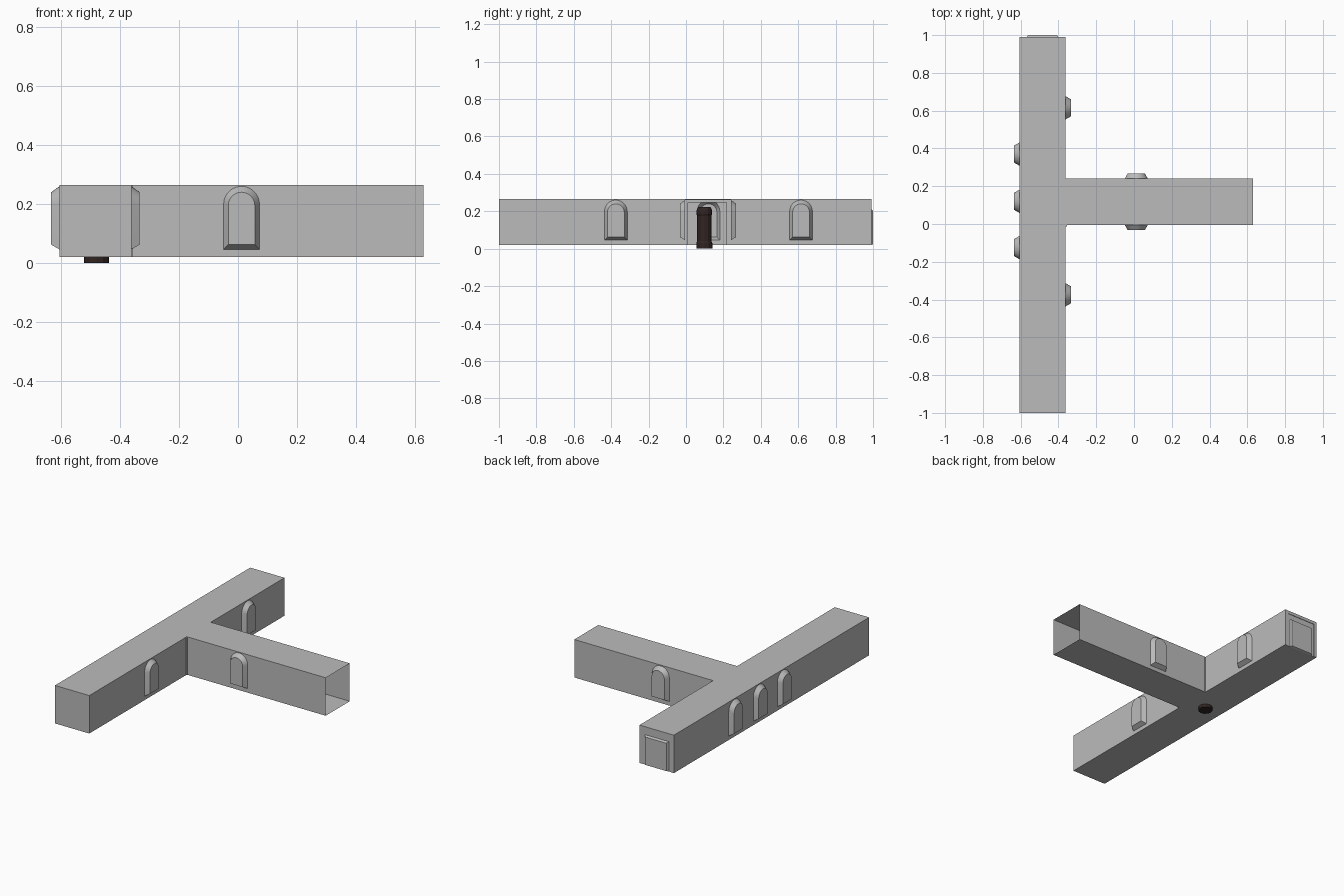
import bpy, bmesh, math
from mathutils import Vector

if "Cube" in bpy.data.objects:
    bpy.data.objects.remove(bpy.data.objects["Cube"])

Z0, Z1 = 0.02, 0.265                      # floor and ceiling heights
XL, XR, XE = -0.607, -0.362, 0.63         # hall sides, branch end
YF, YB = -1.0, 0.988                      # hall ends
B0, B1 = -0.005, 0.24                     # branch sides


def material(name, rgb):
    m = bpy.data.materials.new(name)
    m.diffuse_color = (*rgb, 1)
    m.use_nodes = True
    m.node_tree.nodes["Principled BSDF"].inputs["Base Color"].default_value = m.diffuse_color
    return m


stone = material("grey stone", (0.5, 0.5, 0.5))
dark = material("dark brown", (0.03, 0.018, 0.016))


def finish(bm, name, mat, smooth=False):
    bmesh.ops.remove_doubles(bm, verts=bm.verts, dist=1e-5)
    me = bpy.data.meshes.new(name)
    bm.to_mesh(me)
    bm.free()
    me.materials.append(mat)
    ob = bpy.data.objects.new(name, me)
    bpy.context.collection.objects.link(ob)
    if smooth:
        bpy.context.view_layer.objects.active = ob
        ob.select_set(True)
        bpy.ops.object.shade_smooth_by_angle(angle=math.radians(35))
        ob.select_set(False)
    return ob


def arch(w, bottom, spring, n=14):
    """Arched outline, from bottom right round to bottom left."""
    arc = [(w * math.cos(math.pi * i / n), spring + w * math.sin(math.pi * i / n))
           for i in range(n + 1)]
    return [(w, bottom)] + arc + [(-w, bottom)]


def rect(w, bottom, top):
    return [(w, bottom), (w, top), (-w, top), (-w, bottom)]


NICHE = (arch(0.061, 0.046, 0.199), arch(0.045, 0.062, 0.195), 0.028)
DOOR = (rect(0.085, Z0, 0.212), rect(0.077, Z0 + 0.004, 0.204), 0.012)


def wall(name, a, b, centres=(), opening=NICHE):
    """Sheet wall from a to b (outside on the right) with hollow outward recesses."""
    a, b = Vector((*a, 0)), Vector((*b, 0))
    length = (b - a).length
    along = (b - a).normalized()
    out = along.cross(Vector((0, 0, 1)))
    bm = bmesh.new()

    def face(pts):
        bm.faces.new([bm.verts.new(a + along * u + out * d + Vector((0, 0, z)))
                      for u, z, d in pts])

    def quad(u0, u1, z0, z1):
        if u1 - u0 > 1e-4 and z1 - z0 > 1e-4:
            face([(u0, z0, 0), (u1, z0, 0), (u1, z1, 0), (u0, z1, 0)])

    outer, inner, depth = opening
    w, bottom = outer[0]
    u = 0
    for c in sorted(centres):
        quad(u, c - w, Z0, Z1)
        quad(c - w, c + w, Z0, bottom)
        # wall above the opening
        for p, q in zip(outer[1:-2], outer[2:-1]):
            face([(c + q[0], q[1], 0), (c + p[0], p[1], 0),
                  (c + p[0], Z1, 0), (c + q[0], Z1, 0)])
        # sloping reveal and back plate
        for i in range(len(outer)):
            j = (i + 1) % len(outer)
            face([(c + outer[i][0], outer[i][1], 0), (c + outer[j][0], outer[j][1], 0),
                  (c + inner[j][0], inner[j][1], depth), (c + inner[i][0], inner[i][1], depth)])
        face([(c + x, z, depth) for x, z in inner])
        u = c + w
    quad(u, length, Z0, Z1)
    finish(bm, name, stone, True)


def slab(name, z, up):
    """T-shaped sheet for floor or ceiling."""
    bm = bmesh.new()
    for x0, x1, y0, y1 in ((XL, XR, YF, YB), (XR, XE, B0, B1)):
        f = bm.faces.new([bm.verts.new((x, y, z)) for x, y in
                          ((x0, y0), (x1, y0), (x1, y1), (x0, y1))])
        if not up:
            f.normal_flip()
    finish(bm, name, stone)


def boxes(name, spans):
    bm = bmesh.new()
    for lo, hi in spans:
        vs = bmesh.ops.create_cube(bm, size=1)["verts"]
        for v in vs:
            v.co = [lo[k] + (v.co[k] + 0.5) * (hi[k] - lo[k]) for k in range(3)]
    finish(bm, name, stone)


# floor and ceiling
slab("floor", Z0, False)
slab("ceiling", Z1, True)

# walls, counter-clockwise round the plan
wall("hall_front_end", (XL, YF), (XR, YF))
wall("hall_right_wall_front", (XR, YF), (XR, B0), [-0.375 - YF])
wall("branch_front_wall", (XR, B0), (XE, B0), [0.012 - XR])
wall("branch_back_wall", (XE, B1), (XR, B1), [XE - 0.012])
wall("hall_right_wall_back", (XR, B1), (XR, YB), [0.615 - B1])
wall("hall_back_end", (XR, YB), (XL, YB), [XR + 0.484], DOOR)
wall("hall_left_wall", (XL, YB), (XL, YF), [YB - y for y in (0.37, 0.12, -0.125)])

# door frame where the branch meets the hall
boxes("junction_frame", [
    ((XR - 0.006, -0.012, Z0), (XR + 0.006, 0.01, Z1 - 0.001)),
    ((XR - 0.006, 0.217, Z0), (XR + 0.006, 0.241, Z1 - 0.001)),
    ((XR - 0.006, 0.01, 0.247), (XR + 0.006, 0.217, Z1 - 0.001))])

# slim border round the closed door
boxes("back_end_frame", [
    ((XL, YB, Z0), (XL + 0.02, YB + 0.003, Z1)),
    ((XR - 0.02, YB, Z0), (XR, YB + 0.003, Z1)),
    ((XL + 0.02, YB, 0.245), (XR - 0.02, YB + 0.003, Z1))])

# dark standing pillar inside the junction, poking through the floor
profile = [(0.043, 0.0), (0.043, 0.03), (0.038, 0.04), (0.038, 0.175),
           (0.042, 0.185), (0.042, 0.205), (0.034, 0.222)]
N = 12
bm = bmesh.new()
rings = [[bm.verts.new((-0.481 + r * math.cos(2 * math.pi * i / N),
                        0.098 + r * math.sin(2 * math.pi * i / N), z)) for i in range(N)]
         for r, z in profile]
for lo, hi in zip(rings, rings[1:]):
    for i in range(N):
        j = (i + 1) % N
        bm.faces.new((lo[i], lo[j], hi[j], hi[i]))
bm.faces.new(rings[0][::-1])
bm.faces.new(rings[-1])
finish(bm, "pillar", dark)
